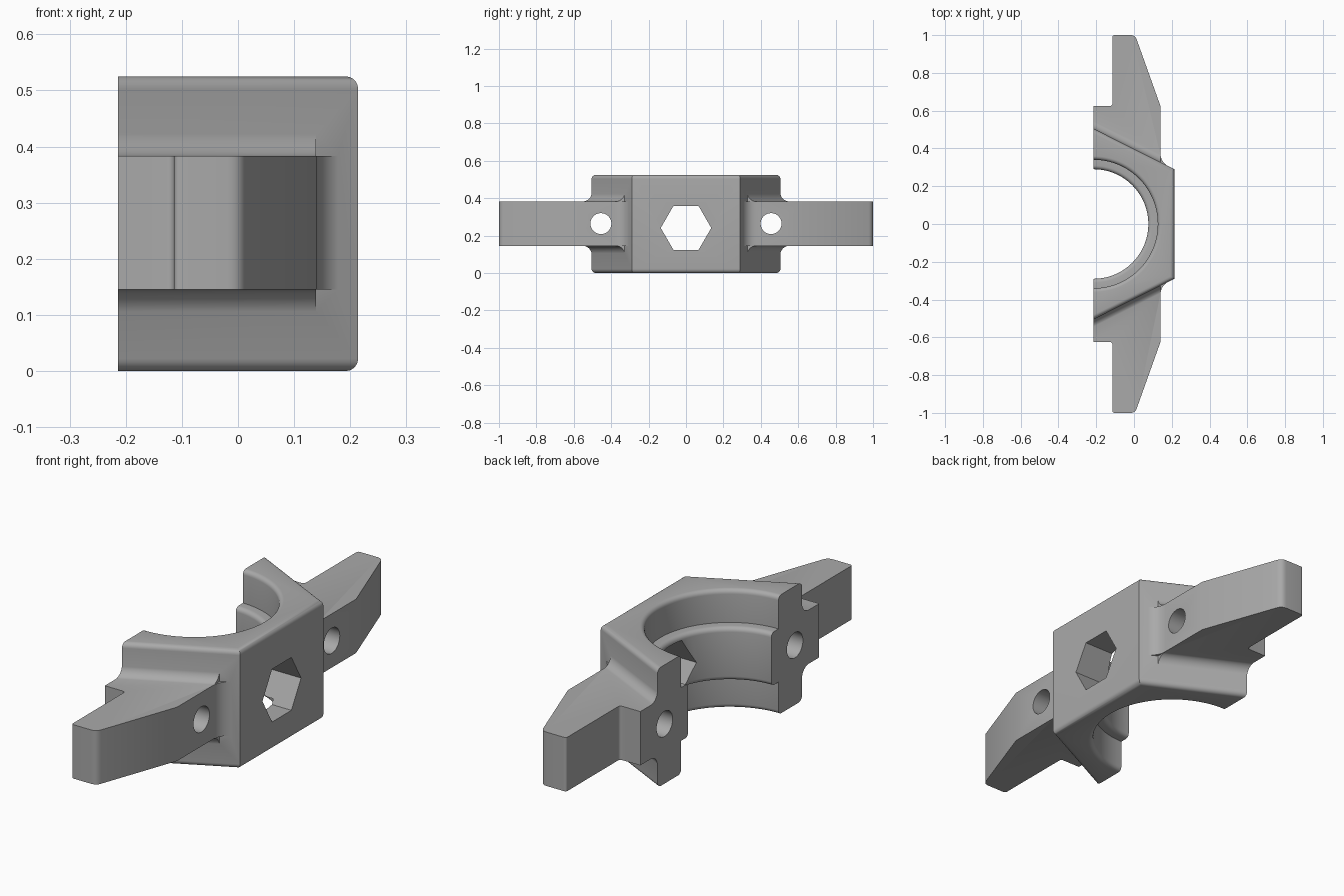
import bpy, bmesh, math
from mathutils import Vector

if "Cube" in bpy.data.objects:
    bpy.data.objects.remove(bpy.data.objects["Cube"])

BACK, FRONT, TOP = -0.214, 0.214, 0.525
WING_LOW, WING_HIGH, MID = 0.145, 0.383, 0.264
WING_X = 0.14
SLOPE = 0.502

metal = bpy.data.materials.new("plain grey")
metal.use_nodes = True
grey = (0.40, 0.40, 0.40, 1)
metal.diffuse_color = grey
metal.node_tree.nodes["Principled BSDF"].inputs["Base Color"].default_value = grey


def side_y(x):
    """Half width of the body at a given x."""
    return 0.29 + (FRONT - x) * SLOPE


def make_object(name, bm):
    bmesh.ops.recalc_face_normals(bm, faces=bm.faces)
    mesh = bpy.data.meshes.new(name)
    bm.to_mesh(mesh)
    bm.free()
    obj = bpy.data.objects.new(name, mesh)
    bpy.context.collection.objects.link(obj)
    mesh.materials.append(metal)
    return obj


def loft(first, second):
    """Solid between two matching loops of points."""
    bm = bmesh.new()
    a = [bm.verts.new(p) for p in first]
    b = [bm.verts.new(p) for p in second]
    bm.faces.new(a)
    bm.faces.new(b)
    for i in range(len(a)):
        j = (i + 1) % len(a)
        bm.faces.new((a[i], a[j], b[j], b[i]))
    return bm


def rounded(points, steps=6):
    """Round each (x, y, radius) corner of an outline."""
    out = []
    for i, (x, y, r) in enumerate(points):
        p = Vector((x, y))
        if r == 0:
            out.append(p)
            continue
        a = p + (Vector(points[i - 1][:2]) - p).normalized() * r
        b = p + (Vector(points[(i + 1) % len(points)][:2]) - p).normalized() * r
        for k in range(steps + 1):
            t = k / steps
            out.append(a * (1 - t) ** 2 + p * 2 * t * (1 - t) + b * t * t)
    return out


def combine(target, tool, operation):
    mod = target.modifiers.new(operation.lower(), "BOOLEAN")
    mod.operation, mod.solver, mod.object = operation, "EXACT", tool
    bpy.context.view_layer.objects.active = target
    bpy.ops.object.modifier_apply(modifier=mod.name)
    bpy.data.objects.remove(tool)


# Angular body with softened top and bottom rims
rear = BACK - 0.08
outline = [(rear, -side_y(rear)), (FRONT, -0.29), (FRONT, 0.29), (rear, side_y(rear))]
bm = loft([(x, y, 0) for x, y in outline], [(x, y, TOP) for x, y in outline])
rims = [e for e in bm.edges
        if abs(e.verts[0].co.z - e.verts[1].co.z) < 0.01
        and max(v.co.x for v in e.verts) > 0]
bmesh.ops.bevel(bm, geom=rims, offset=0.022, segments=6, profile=0.5, affect="EDGES")
bracket = make_object("clamp_bracket", bm)

# Wings and the coves that blend them into the body
wing_outline = rounded([
    (rear, 0.2, 0), (rear, 0.625, 0), (-0.114, 0.625, 0.015), (-0.114, 1, 0.012),
    (0.006, 1, 0.025), (WING_X, 0.625, 0), (WING_X, side_y(WING_X), 0.05),
    (0.2, side_y(0.2) - 0.001, 0), (0.17, 0.2, 0)])
COVE = 0.05
arc = [math.radians(90 * k / 8) for k in range(9)]
cove_section = [(-0.03, -0.03), (-0.03, COVE)]
cove_section += [(COVE * (1 - math.cos(a)) - 0.001, COVE * (1 - math.sin(a)) - 0.001) for a in arc]
cove_section += [(COVE, -0.03)]

for side in (-1, 1):
    wing = loft([(p.x, side * p.y, WING_LOW) for p in wing_outline],
                [(p.x, side * p.y, WING_HIGH) for p in wing_outline])
    combine(bracket, make_object("wing", wing), "UNION")
    for level, up in ((WING_HIGH, 1), (WING_LOW, -1)):
        ends = [[(x, side * (side_y(x) + d), level + up * h) for d, h in cove_section]
                for x in (rear + 0.01, WING_X - 0.001)]
        combine(bracket, make_object("cove", loft(*ends)), "UNION")

# Flat back face
bpy.ops.mesh.primitive_cube_add(size=3, location=(BACK - 1.5, 0, 0))
combine(bracket, bpy.context.object, "DIFFERENCE")

# Half-round bore with a raised middle rib
WALL, RIB, R = 0.34, 0.29, 0.02
lower = [(0, -0.1), (WALL + R, -0.1)]
quarter = [math.radians(90 * k / 5) for k in range(6)]
lower += [(WALL + R - R * math.sin(a), R - R * math.cos(a)) for a in quarter]
lower += [(WALL, WING_LOW)]
lower += [(RIB + R - R * math.sin(a), WING_LOW + R - R * math.cos(a)) for a in quarter]
profile = lower + [(r, TOP - z) for r, z in reversed(lower)]
bm = bmesh.new()
verts = [bm.verts.new((BACK + r, 0, z)) for r, z in profile]
edges = [bm.edges.new(pair) for pair in zip(verts, verts[1:])]
bmesh.ops.spin(bm, geom=verts + edges, cent=(BACK, 0, 0), axis=(0, 0, 1),
               angle=math.tau, steps=96)
bmesh.ops.remove_doubles(bm, verts=bm.verts, dist=0.0001)
combine(bracket, make_object("bore", bm), "DIFFERENCE")


# Bolt holes and hexagonal nut window
def drill(sides, radius, y, z, x):
    ring = [(y + radius * math.cos(math.tau * k / sides),
             z + radius * math.sin(math.tau * k / sides)) for k in range(sides)]
    bm = loft([(x, *p) for p in ring], [(0.5, *p) for p in ring])
    combine(bracket, make_object("hole", bm), "DIFFERENCE")


for side in (-1, 1):
    drill(40, 0.056, side * 0.455, MID, -0.5)
drill(6, 0.135, 0, 0.241, -0.1)

# Smooth the rounded areas and keep the edges crisp
bpy.ops.object.select_all(action="DESELECT")
bracket.select_set(True)
bpy.context.view_layer.objects.active = bracket
bpy.ops.object.shade_smooth_by_angle(angle=math.radians(28))
